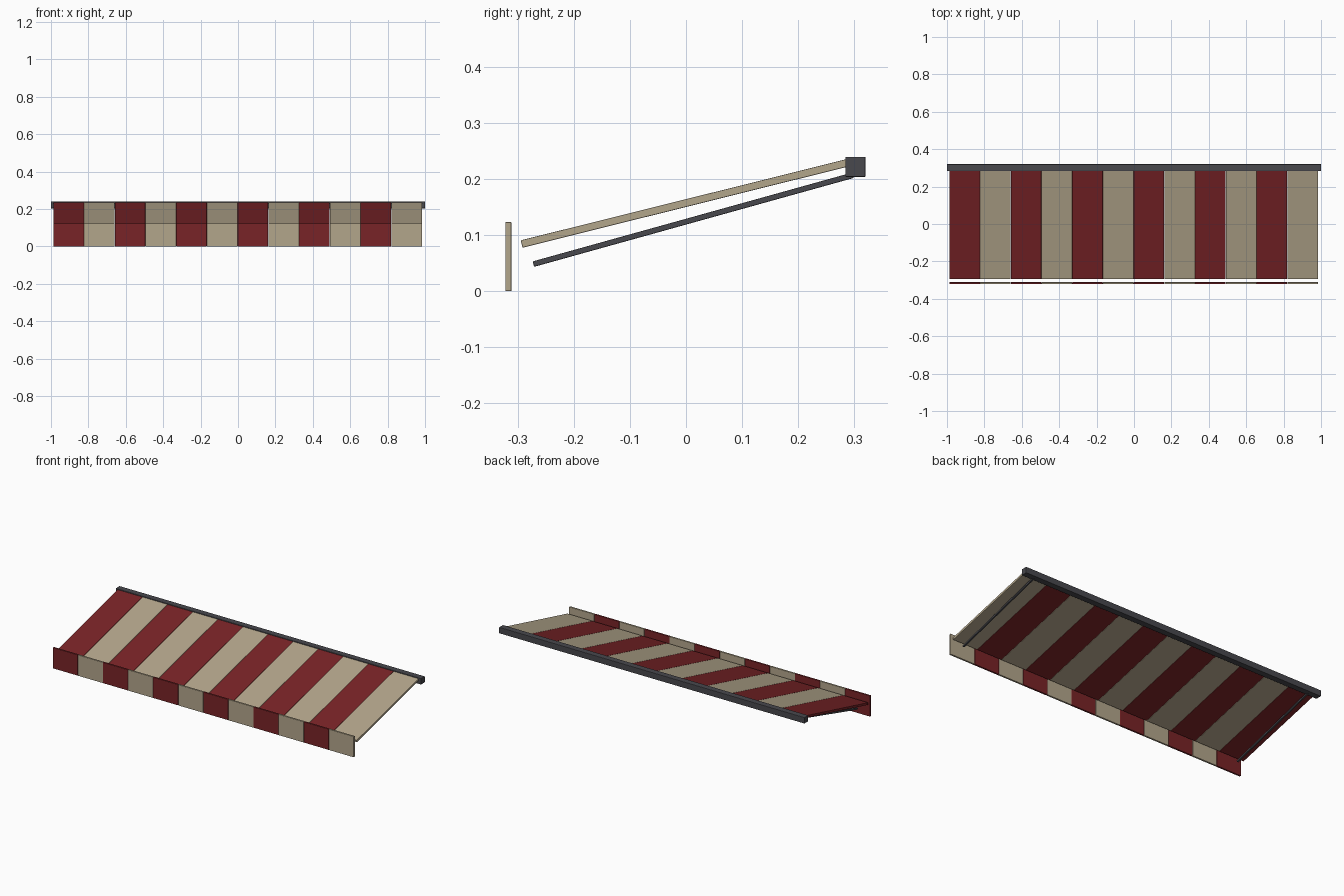
import bpy, math
from mathutils import Vector

if "Cube" in bpy.data.objects:
    bpy.data.objects.remove(bpy.data.objects["Cube"])


def material(name, rgb):
    m = bpy.data.materials.new(name)
    m.diffuse_color = (*rgb, 1)
    m.use_nodes = True
    m.node_tree.nodes["Principled BSDF"].inputs["Base Color"].default_value = m.diffuse_color
    return m


RED = material("deep red", (0.19, 0.017, 0.02))
CREAM = material("cream", (0.45, 0.38, 0.26))
DARK = material("dark grey metal", (0.065, 0.065, 0.075))


def box(name, center, size, mat, tilt=0.0, bevel=0.0015):
    """Softly bevelled box, tilted about the x axis."""
    bpy.ops.mesh.primitive_cube_add(size=1, location=center, rotation=(tilt, 0, 0))
    ob = bpy.context.object
    ob.name = name
    ob.scale = size
    bpy.ops.object.transform_apply(location=False, rotation=False, scale=True)
    mod = ob.modifiers.new("edge", 'BEVEL')
    mod.width = bevel
    mod.segments = 2
    ob.data.materials.append(mat)
    return ob


def sloped(name, x, width, start, end, thick, mat):
    """Box whose centre line runs from start (y, z) to end (y, z)."""
    a, b = Vector(start), Vector(end)
    d, c = b - a, (a + b) / 2
    return box(name, (x, c.x, c.y), (width, d.length, thick), mat,
               math.atan2(d.y, d.x))


# wall rail
box("wall_rail", (0, 0.302, 0.2213), (2.0, 0.036, 0.036), DARK, bevel=0.002)

# striped canopy panels and hanging valance flaps
COUNT, STEP, LEFT = 12, 0.1643, -0.988
for i in range(COUNT):
    x = LEFT + (i + 0.5) * STEP
    mat = CREAM if i % 2 else RED
    sloped(f"canopy_stripe_{i + 1}", x, STEP - 0.001,
           (-0.293, 0.0838), (0.305, 0.2328), 0.0135, mat)
    box(f"valance_flap_{i + 1}", (x, -0.3165, 0.0615),
        (STEP - 0.001, 0.011, 0.123), mat)

# support arms under the canopy
for side, x in (("left", -0.93), ("right", 0.93)):
    sloped(f"support_arm_{side}", x, 0.010, (-0.272, 0.048), (0.298, 0.2065), 0.010, DARK)
